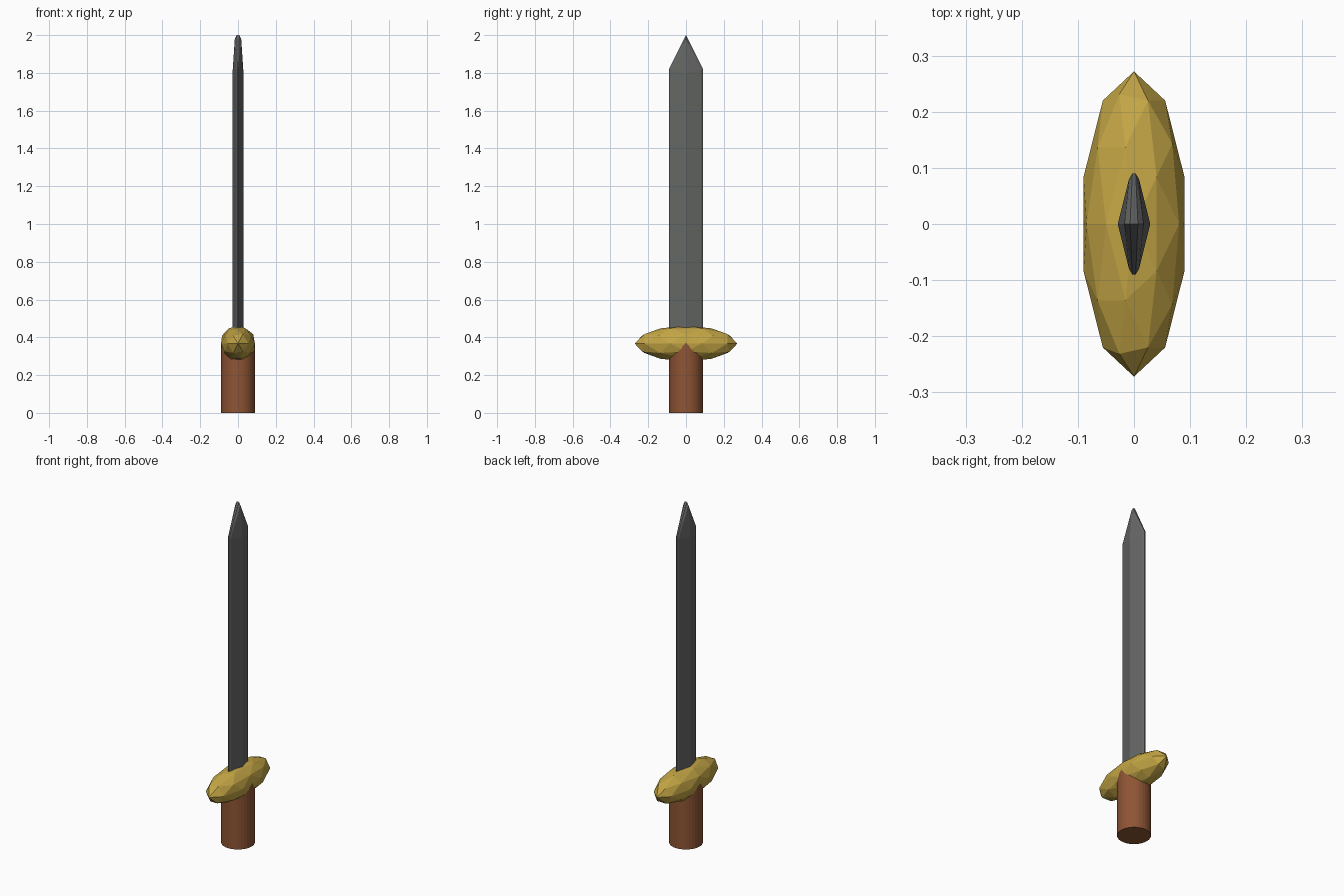
import bpy, bmesh, math
from mathutils import Matrix

if "Cube" in bpy.data.objects:
    bpy.data.objects.remove(bpy.data.objects["Cube"])


def make(name, bm, color):
    bmesh.ops.recalc_face_normals(bm, faces=bm.faces)
    mesh = bpy.data.meshes.new(name)
    bm.to_mesh(mesh)
    bm.free()
    mat = bpy.data.materials.new(name + "_colour")
    mat.diffuse_color = (*color, 1)
    mat.use_nodes = True
    mat.node_tree.nodes["Principled BSDF"].inputs["Base Color"].default_value = mat.diffuse_color
    mesh.materials.append(mat)
    obj = bpy.data.objects.new(name, mesh)
    bpy.context.collection.objects.link(obj)
    return obj


# Grip: plain round handle reaching up into the guard
bm = bmesh.new()
bmesh.ops.create_cone(bm, cap_ends=True, segments=32, radius1=0.09, radius2=0.09,
                      depth=0.37, matrix=Matrix.Translation((0, 0, 0.185)))
make("grip", bm, (0.27, 0.09, 0.035))

# Guard: stretched low-poly icosphere
bm = bmesh.new()
shape = (Matrix.Translation((0, 0, 0.367))
         @ Matrix.Diagonal((0.0945, 0.272, 0.0945, 1))
         @ Matrix.Rotation(math.pi, 4, 'Z'))
bmesh.ops.create_icosphere(bm, subdivisions=2, radius=1, matrix=shape)
make("guard", bm, (0.55, 0.38, 0.06))

# Blade: diamond section with blunted edges, hulled to a short tip ridge
quarter = [(0.029, 0.0, 1.8), (0.009, 0.08, 1.815), (0.003, 0.09, 1.82)]
tip = [(0.017, 0.0, 1.98), (0.007, 0.0, 2.0)]
points = set()
for sx in (1, -1):
    for sy in (1, -1):
        for x, y, z in quarter:
            points.add((sx * x, sy * y, 0.367))
            points.add((sx * x, sy * y, z))
        for x, y, z in tip:
            points.add((sx * x, 0.0, z))
bm = bmesh.new()
for p in sorted(points):
    bm.verts.new(p)
bmesh.ops.convex_hull(bm, input=bm.verts)
bmesh.ops.dissolve_limit(bm, angle_limit=math.radians(1), verts=bm.verts, edges=bm.edges)
make("blade", bm, (0.13, 0.135, 0.13))
